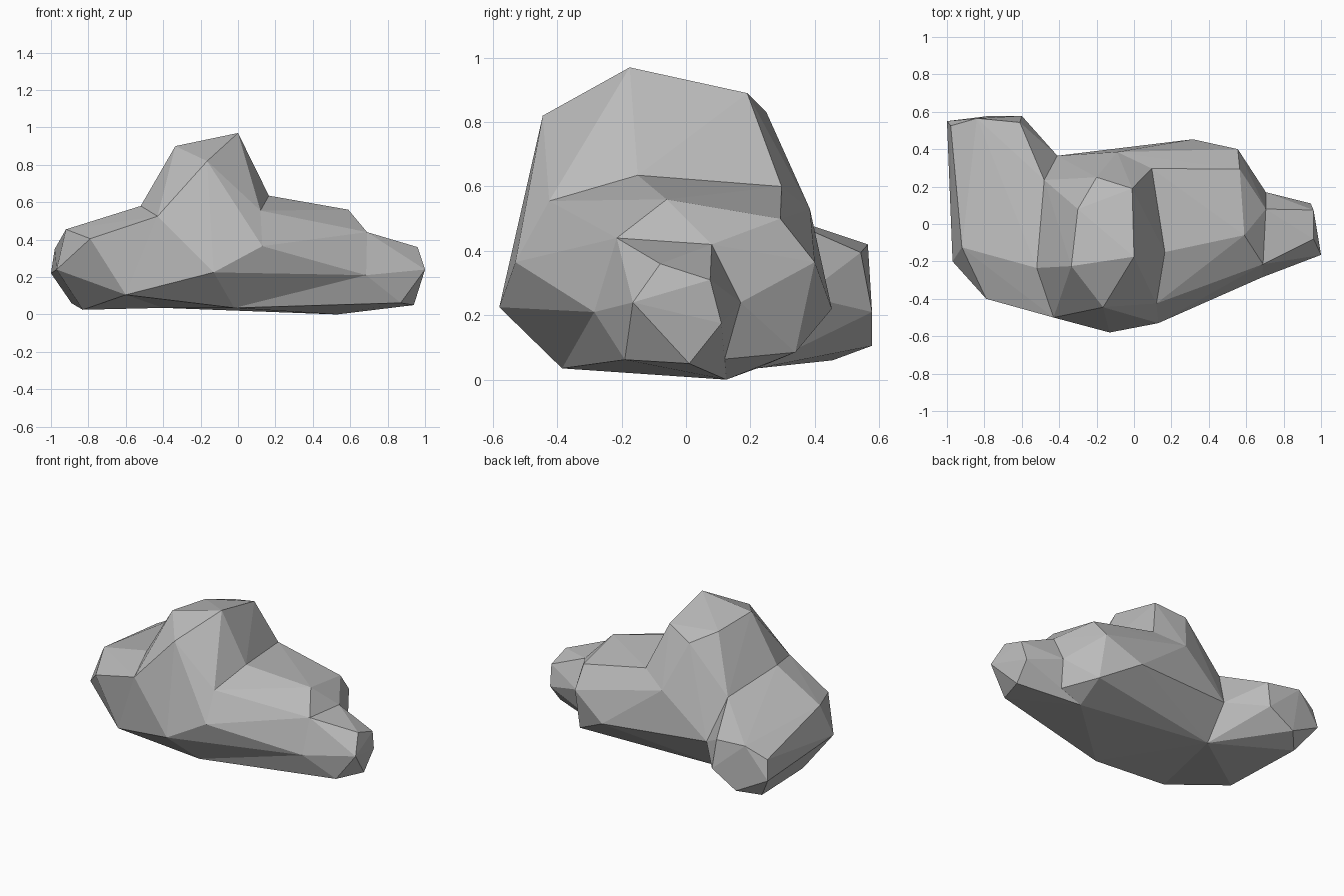
import bpy
import bmesh

default_cube = bpy.data.objects.get("Cube")
if default_cube:
    bpy.data.objects.remove(default_cube, do_unlink=True)

# One plain stone colour
stone = bpy.data.materials.new("grey_stone")
stone.use_nodes = True
stone.diffuse_color = (0.5, 0.5, 0.5, 1)
stone.node_tree.nodes["Principled BSDF"].inputs["Base Color"].default_value = stone.diffuse_color


def convex_chunk(name, *corner_groups):
    """Make one faceted stone chunk as the convex hull of its corner groups."""
    corners = {corner for group in corner_groups for corner in group}
    bm = bmesh.new()
    for corner in sorted(corners):
        bm.verts.new(corner)
    hull = bmesh.ops.convex_hull(bm, input=bm.verts[:], use_existing_faces=False)
    unused = [v for v in hull["geom_interior"] if isinstance(v, bmesh.types.BMVert)]
    bmesh.ops.delete(bm, geom=unused, context="VERTS")
    bmesh.ops.recalc_face_normals(bm, faces=bm.faces[:])
    mesh = bpy.data.meshes.new(name)
    bm.to_mesh(mesh)
    bm.free()
    mesh.materials.append(stone)
    chunk = bpy.data.objects.new(name, mesh)
    bpy.context.scene.collection.objects.link(chunk)
    return chunk


# Rounded lump at the right end, reaching backwards
right_end = [
    (-1, .55, .22), (-.98, .525, .35), (-.84, .565, .42), (-.61, .543, .395),
    (-.6, .578, .21), (-.78, .577, .105), (-.89, .455, .06), (-.83, -.07, .025),
    (-.97, -.2, .24), (-.92, -.125, .455), (-.79, -.4, .405),
]

# Crease between the right lump and the peak
right_crease_base = [(-.41, .365, .26), (-.4, .22, .035)]
right_crease = right_crease_base + [
    (-.52, -.235, .58), (-.48, .235, .53), (-.43, -.5, .525), (-.6, -.43, .105),
]

# Summit of the boulder
summit = [
    (-.165, -.445, .82), (0, -.175, .97), (-.01, .19, .89),
    (-.2, .25, .83), (-.3, .08, .87), (-.335, -.225, .9),
]

# Crease between the peak and the left shoulder
front_foot = [(-.02, -.385, .035)]
left_crease = front_foot + [
    (.165, -.15, .635), (.095, .297, .6), (.12, -.425, .555),
    (.13, -.53, .365), (-.13, -.58, .225), (-.09, .385, .53),
]

# Left shoulder and the narrow neck beyond it
left_shoulder = [
    (.59, -.06, .56), (.565, .293, .5), (.555, .4, .365),
    (.315, .453, .22), (.56, .34, .085),
]
neck = [
    (.69, -.215, .44), (.685, -.285, .21), (.705, .08, .42),
    (.705, .17, .24), (.7, .08, .06), (.53, .125, 0),
]

# Small knob at the left end
left_tip = [
    (1, -.165, .24), (.96, -.08, .36), (.96, .075, .31),
    (.945, .11, .175), (.94, .01, .05), (.87, -.19, .062),
]

convex_chunk("right_lump", right_end, right_crease)
convex_chunk("peak", right_crease, summit, left_crease)
convex_chunk("left_shoulder", right_crease_base, left_crease, left_shoulder, neck)
convex_chunk("left_knob", front_foot, neck, left_tip)
